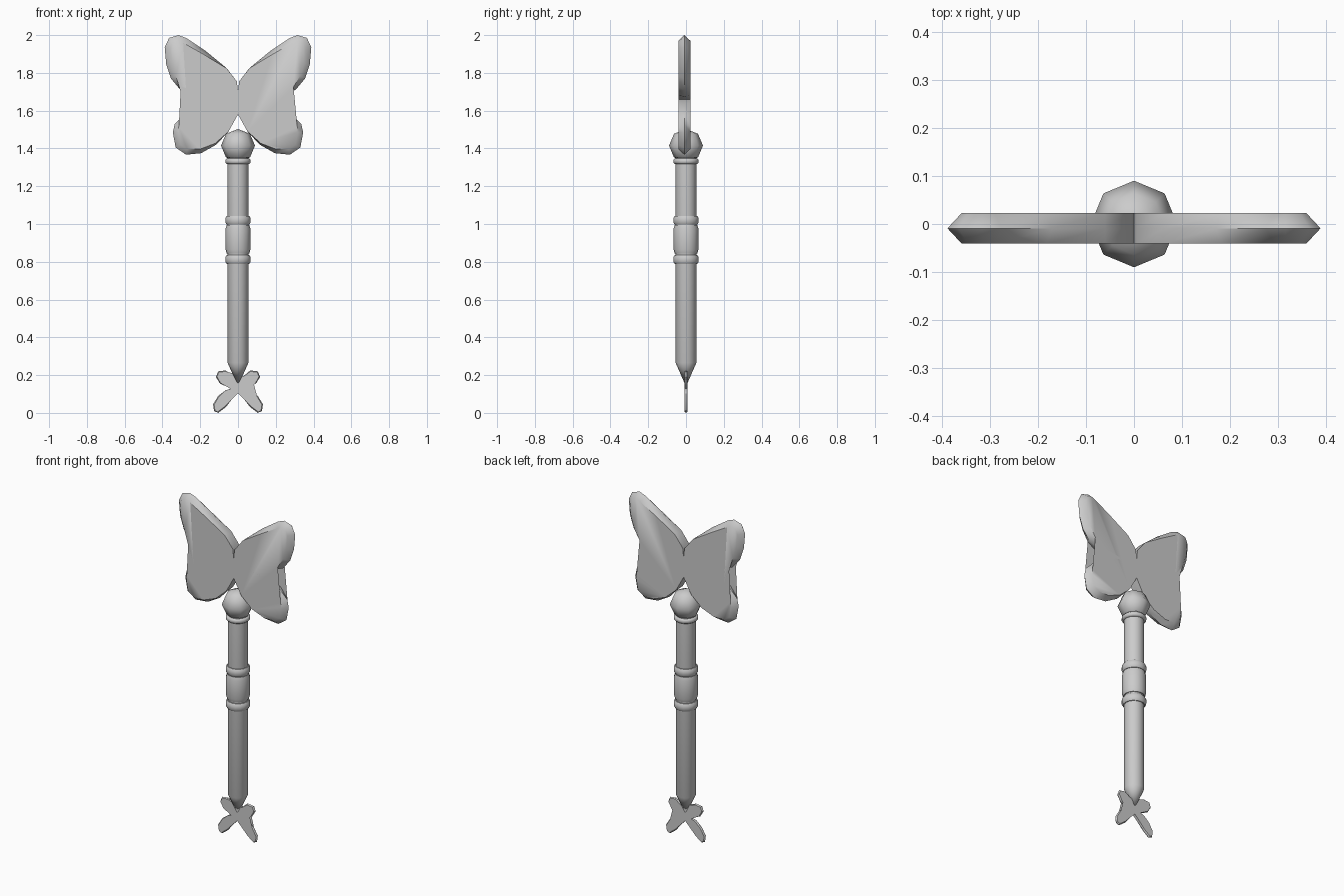
import bpy, bmesh, math
from mathutils import Vector

cube = bpy.data.objects.get("Cube")
if cube:
    bpy.data.objects.remove(cube)

grey = bpy.data.materials.new("plain grey")
grey.use_nodes = True
colour = (0.6, 0.6, 0.6, 1)
grey.diffuse_color = colour
grey.node_tree.nodes["Principled BSDF"].inputs["Base Color"].default_value = colour


def finish(name, bm, angle):
    bmesh.ops.remove_doubles(bm, verts=bm.verts, dist=0.0005)
    bmesh.ops.recalc_face_normals(bm, faces=bm.faces)
    mesh = bpy.data.meshes.new(name)
    bm.to_mesh(mesh)
    bm.free()
    mesh.materials.append(grey)
    ob = bpy.data.objects.new(name, mesh)
    bpy.context.collection.objects.link(ob)
    bpy.ops.object.select_all(action='DESELECT')
    ob.select_set(True)
    bpy.context.view_layer.objects.active = ob
    bpy.ops.object.shade_smooth_by_angle(angle=math.radians(angle))


def lathe(name, profile, sides=16, angle=40):
    """Revolve a (radius, height) profile around the z axis."""
    bm = bmesh.new()
    pts = [bm.verts.new((0, -r, z)) for r, z in profile]
    edges = [bm.edges.new(pair) for pair in zip(pts, pts[1:])]
    bmesh.ops.spin(bm, geom=pts + edges, cent=(0, 0, 0), axis=(0, 0, 1),
                   angle=2 * math.pi, steps=sides)
    finish(name, bm, angle)


def butterfly(name, half, y_mid, depth, bevel, reach, angle=35):
    """Mirror a half outline; the rim thins to a ridge away from the centre."""
    pts = [Vector(p) for p in half]
    pts += [Vector((-x, z)) for x, z in reversed(half[1:-1])]
    centre = Vector((0, (half[0][1] + half[-1][1]) / 2))
    n = len(pts)
    inner = []
    for i, p in enumerate(pts):
        along = (pts[(i + 1) % n] - pts[i - 1]).normalized()
        inward = Vector((along.y, -along.x))
        weight = min(1, max(0, ((p - centre).length - reach) / reach))
        inner.append(p + inward * bevel * weight)
    bm = bmesh.new()
    rows = [[bm.verts.new((p.x, y, p.y)) for p in loop] for loop, y in
            ((inner, y_mid - depth), (pts, y_mid), (inner, y_mid + depth))]
    for a, b in zip(rows, rows[1:]):
        for i in range(n):
            j = (i + 1) % n
            bm.faces.new((a[i], a[j], b[j], b[i]))
    caps = [bm.faces.new(rows[0]), bm.faces.new(rows[2])]
    bmesh.ops.triangulate(bm, faces=caps)
    finish(name, bm, angle)


# Shaft with its pointed lower end
lathe("shaft", [(0, 0.14), (0.055, 0.265), (0.055, 1.36), (0, 1.36)], angle=30)

# Rounded collars around the shaft
for name, z, h in (("lower_collar", 0.812, 0.023), ("upper_collar", 1.02, 0.023),
                   ("top_collar", 1.332, 0.014)):
    lathe(name, [(0.05, z - h), (0.06, z - h), (0.067, z - h / 2),
                 (0.067, z + h / 2), (0.06, z + h), (0.05, z + h)], angle=50)

# Grip barrel between the collars
lathe("grip", [(0.05, 0.845), (0.06, 0.845), (0.066, 0.865), (0.066, 0.975),
               (0.06, 0.995), (0.05, 0.995)], angle=50)

# Faceted ball under the large wings
ball = [(0.09 * math.cos(t), 1.415 + 0.088 * math.sin(t))
        for t in (math.radians(45 * k) for k in range(-2, 3))]
lathe("ball", ball, sides=8, angle=60)

# Large butterfly on top
butterfly("large_butterfly", [
    (0, 1.70), (0.006, 1.755), (0.06, 1.825), (0.17, 1.915), (0.275, 1.985),
    (0.315, 2.0), (0.365, 1.985), (0.388, 1.935), (0.38, 1.845), (0.355, 1.77),
    (0.305, 1.71), (0.22, 1.675), (0.09, 1.66), (0.17, 1.64), (0.275, 1.59),
    (0.335, 1.53), (0.345, 1.485), (0.33, 1.405), (0.275, 1.367),
    (0.195, 1.375), (0.115, 1.42), (0.05, 1.49), (0, 1.58)],
    y_mid=-0.009, depth=0.032, bevel=0.03, reach=0.19, angle=50)

# Small butterfly at the point
butterfly("small_butterfly", [
    (0, 0.15), (0.03, 0.195), (0.065, 0.225), (0.105, 0.22), (0.117, 0.19),
    (0.095, 0.155), (0.05, 0.135), (0.03, 0.13), (0.065, 0.12), (0.105, 0.09),
    (0.132, 0.045), (0.127, 0.01), (0.105, 0), (0.065, 0.03), (0.03, 0.075),
    (0, 0.105)], y_mid=0, depth=0.008, bevel=0.006, reach=0.06)
